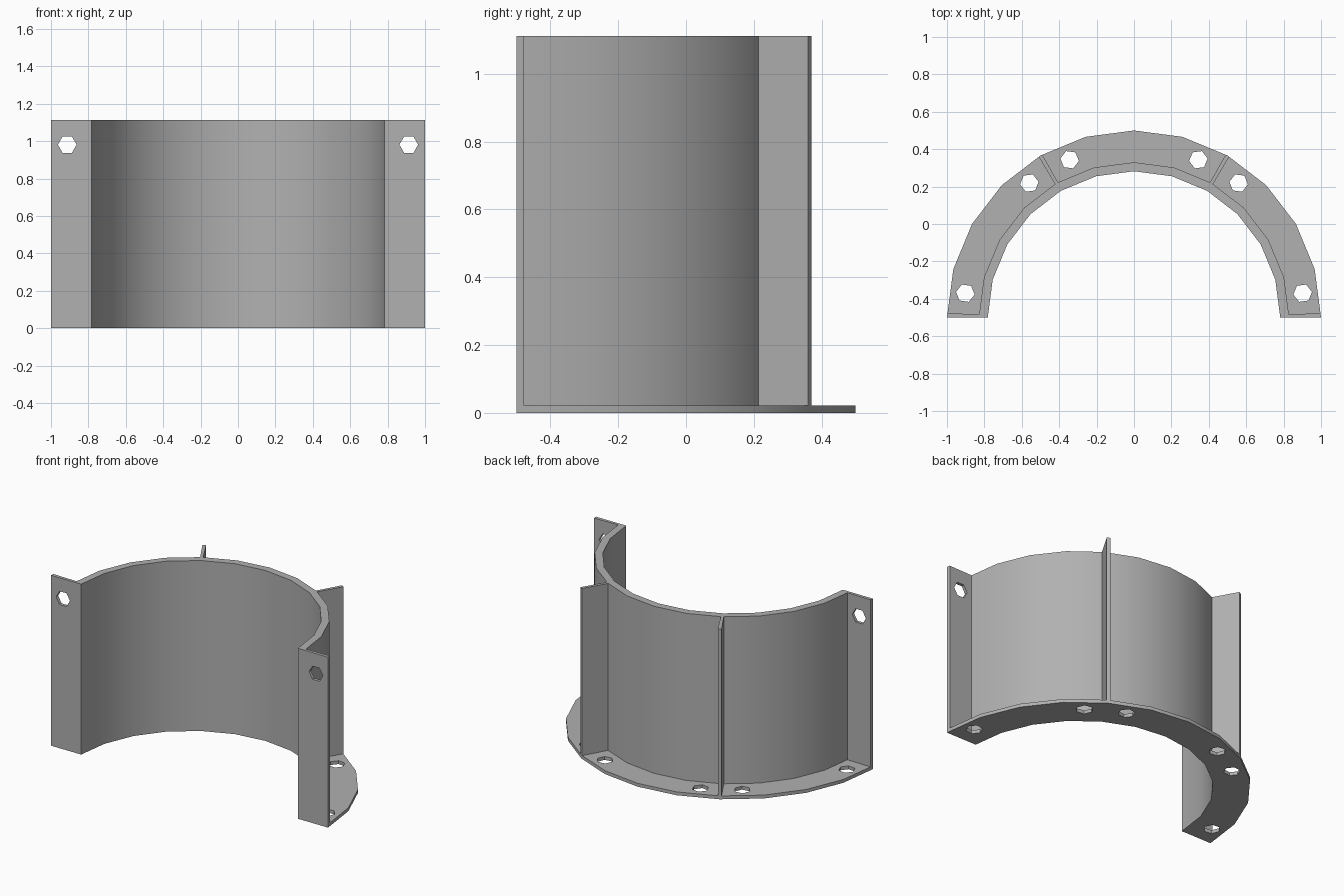
import bpy, bmesh, math
from mathutils import Matrix, Vector

if "Cube" in bpy.data.objects:
    bpy.data.objects.remove(bpy.data.objects["Cube"])

CY = -0.5                    # arc centre lies on the front plane
R_IN, R_WALL, R_OUT = 0.782, 0.83, 1.0
BASE_T, H = 0.022, 1.112
STEP = 15                    # 24-sided circle
PLATE = 1.26                 # angular thickness of plates, degrees

grey = bpy.data.materials.new("dark_grey")
grey.diffuse_color = (0.44, 0.44, 0.44, 1)
grey.use_nodes = True
grey.node_tree.nodes["Principled BSDF"].inputs["Base Color"].default_value = grey.diffuse_color


def point(r, a, z):
    """Point on the 24-sided polygon of radius r at angle a."""
    k = r * math.cos(math.radians(STEP / 2)) / math.cos(math.radians(a % STEP - STEP / 2))
    return Vector((k * math.cos(math.radians(a)), CY + k * math.sin(math.radians(a)), z))


def make_object(name, bm):
    bmesh.ops.recalc_face_normals(bm, faces=bm.faces)
    mesh = bpy.data.meshes.new(name)
    bm.to_mesh(mesh)
    bm.free()
    mesh.materials.append(grey)
    ob = bpy.data.objects.new(name, mesh)
    bpy.context.collection.objects.link(ob)
    return ob


def sector(name, r0, r1, a0, a1, z0, z1):
    """Solid arc between two radii, two angles and two heights."""
    angles = [a0] + [a for a in range(0, 181, STEP) if a0 < a < a1] + [a1]
    bm = bmesh.new()
    rings = [[bm.verts.new(point(r, a, z)) for r, z in
              ((r0, z0), (r1, z0), (r1, z1), (r0, z1))] for a in angles]
    for p, q in zip(rings, rings[1:]):
        for i in range(4):
            j = (i + 1) % 4
            bm.faces.new((p[i], p[j], q[j], q[i]))
    bm.faces.new(rings[0])
    bm.faces.new(rings[-1])
    return make_object(name, bm)


def activate(ob):
    bpy.ops.object.select_all(action='DESELECT')
    ob.select_set(True)
    bpy.context.view_layer.objects.active = ob


def rot(deg, axis):
    return Matrix.Rotation(math.radians(deg), 4, axis)


def drill(ob, matrices):
    """Cut hexagonal bolt holes with a corner along each matrix's x axis."""
    bm = bmesh.new()
    for m in matrices:
        bmesh.ops.create_cone(bm, cap_ends=True, segments=6, radius1=0.05,
                              radius2=0.05, depth=0.2, matrix=m @ rot(30, 'Z'))
    cutter = make_object("hole_cutter", bm)
    cutter.hide_render = True
    mod = ob.modifiers.new("holes", 'BOOLEAN')
    mod.operation = 'DIFFERENCE'
    mod.solver = 'EXACT'
    mod.object = cutter
    activate(ob)
    bpy.ops.object.modifier_apply(modifier=mod.name)
    bpy.data.objects.remove(cutter)


# Base flange with six bolt holes
base = sector("base_flange", R_IN, R_OUT, PLATE, 180 - PLATE, 0, BASE_T)
drill(base, [Matrix.Translation((0, CY, 0)) @ rot(a, 'Z') @ Matrix.Translation((0.911, 0, 0))
             for a in (8.2, 52.1, 67.8, 112.2, 127.9, 171.8)])

# Half-round wall
wall = sector("curved_wall", R_IN, R_WALL, PLATE, 180 - PLATE, BASE_T, H)
parts = [base, wall]

# End plates with one bolt hole each, and outer ribs
for side, end, x, rib_a in (("right", 0, 0.913, 60), ("left", 180 - PLATE, -0.913, 120)):
    plate = sector("end_plate_" + side, R_IN, R_OUT, end, end + PLATE, 0, H)
    drill(plate, [Matrix.Translation((x, CY, 0.981)) @ rot(90, 'X')])
    rib = sector("rib_" + side, R_WALL, R_OUT, rib_a - PLATE / 2, rib_a + PLATE / 2, BASE_T, H)
    parts += [plate, rib]

for ob in parts:
    activate(ob)
    bpy.ops.object.shade_smooth_by_angle(angle=math.radians(30))
